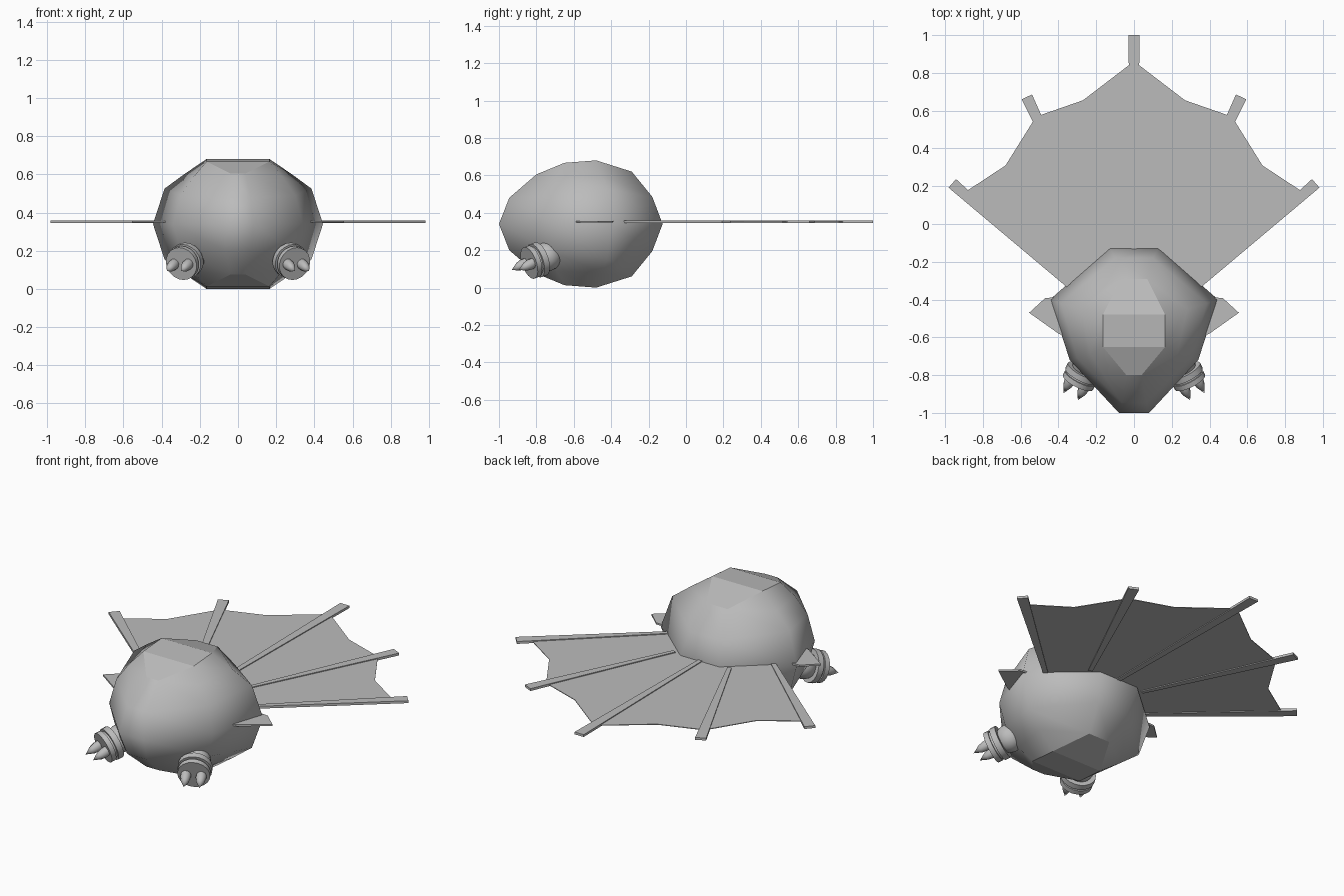
import bpy, bmesh
from mathutils import Vector, Matrix

cube = bpy.data.objects.get("Cube")
if cube:
    bpy.data.objects.remove(cube, do_unlink=True)

grey = bpy.data.materials.new("plain_grey")
grey.use_nodes = True
colour = (0.5, 0.5, 0.5, 1)
grey.diffuse_color = colour
grey.node_tree.nodes["Principled BSDF"].inputs["Base Color"].default_value = colour


def finish(bm, name):
    """Turn a bmesh into a named object with the shared material."""
    bmesh.ops.recalc_face_normals(bm, faces=bm.faces)
    mesh = bpy.data.meshes.new(name)
    bm.to_mesh(mesh)
    bm.free()
    mesh.materials.append(grey)
    obj = bpy.data.objects.new(name, mesh)
    bpy.context.collection.objects.link(obj)
    return obj


def plate(name, outline, z, thick):
    """Flat sheet with the given outline, centred on height z."""
    bm = bmesh.new()
    face = bm.faces.new([bm.verts.new((x, y, z - thick / 2)) for x, y in outline])
    top = bmesh.ops.extrude_face_region(bm, geom=[face])
    verts = [v for v in top["geom"] if isinstance(v, bmesh.types.BMVert)]
    bmesh.ops.translate(bm, verts=verts, vec=(0, 0, thick))
    return finish(bm, name)


def lathe(name, profile, sides, origin, axis):
    """Spin (radius, distance) points about an axis starting at origin."""
    bm = bmesh.new()
    verts = [bm.verts.new((r, 0, d)) for r, d in profile]
    edges = [bm.edges.new(pair) for pair in zip(verts, verts[1:])]
    bmesh.ops.spin(bm, geom=verts + edges, cent=(0, 0, 0), axis=(0, 0, 1),
                   angle=6.283185, steps=sides)
    bmesh.ops.remove_doubles(bm, verts=bm.verts, dist=0.0005)
    turn = axis.to_track_quat("Z", "Y").to_matrix().to_4x4()
    bm.transform(Matrix.Translation(origin) @ turn)
    obj = finish(bm, name)
    bpy.ops.object.select_all(action="DESELECT")
    obj.select_set(True)
    bpy.context.view_layer.objects.active = obj
    bpy.ops.object.shade_smooth_by_angle(angle=0.7)
    return obj


# Body: four meridians per side, from the equator up, mirrored in x and z
MID = 0.34
back = [(.13, -.125, 0), (.1, -.18, .145), (.07, -.29, .28), (.165, -.48, .34)]
rear = [(.445, -.4, 0), (.385, -.42, .185), (.28, -.45, .262), (.165, -.48, .34)]
fore = [(.34, -.72, 0), (.3, -.71, .15), (.23, -.69, .25), (.165, -.65, .327)]
nose = [(.08, -1, 0), (.065, -.945, .14), (.04, -.8, .265), (.165, -.65, .327)]
half = [back, rear, fore, nose]
columns = [(m, 1) for m in half] + [(m, -1) for m in reversed(half)]
bm = bmesh.new()
rings = []
for level in range(-3, 4):
    up = 1 if level >= 0 else -1
    rings.append([bm.verts.new((s * m[abs(level)][0], m[abs(level)][1],
                                MID + up * m[abs(level)][2])) for m, s in columns])
last = len(rings) - 2
for i, (low, high) in enumerate(zip(rings, rings[1:])):
    for j in range(len(columns)):
        k = (j + 1) % len(columns)
        face = bm.faces.new((low[j], low[k], high[k], high[j]))
        # crown and belly facets stay flat
        centre_strip = columns[j][0] is columns[k][0]
        face.smooth = not (centre_strip and i in (0, last))
for ring in (rings[0], rings[-1]):
    bm.faces.new([ring[n] for n in (1, 2, 5, 6)])
bmesh.ops.remove_doubles(bm, verts=bm.verts, dist=0.0005)
bmesh.ops.dissolve_degenerate(bm, edges=bm.edges, dist=0.0005)
for edge in bm.edges:
    if not all(f.smooth for f in edge.link_faces):
        edge.smooth = False
finish(bm, "body")

# Tail fan membrane
WEB = 0.352
edge_pts = [(.1, -.3), (.35, -.32), (.88, .12), (.885, .175), (.68, .31), (.53, .55),
            (.5, .575), (.27, .655), (.015, .85)]
plate("tail_membrane", edge_pts + [(-x, y) for x, y in reversed(edge_pts)], WEB, 0.004)


# Ribs that widen towards the tip
def rib(name, start, tip):
    a, b = Vector(start), Vector(tip)
    across = (b - a).normalized().orthogonal()
    plate(name, [a - across * .012, b - across * .03, b + across * .03,
                 a + across * .012], WEB, 0.014)


rib("centre_rib", (0, -.2), (0, 1))
for side, s in (("left", 1), ("right", -1)):
    rib(side + "_middle_rib", (s * .18, -.15), (s * .567, .673))
    rib(side + "_outer_rib", (s * .3, -.365), (s * .962, .215))

    # Side fin
    plate(side + "_fin", [(s * .3, -.62), (s * .4, -.58), (s * .555, -.47),
                          (s * .47, -.392), (s * .3, -.38)], WEB, 0.01)

    # Foot: ball joint, grooved disc and two claws
    axis = Vector((s * .43, -.85, -.3)).normalized()
    centre = Vector((s * .285, -.815, .14))
    bpy.ops.mesh.primitive_uv_sphere_add(segments=16, ring_count=10, radius=.078,
                                         location=centre - axis * .085)
    ball = bpy.context.object
    ball.name = side + "_foot_joint"
    ball.data.materials.append(grey)
    bpy.ops.object.shade_smooth()
    lathe(side + "_foot_disc", [(0, -.045), (.094, -.045), (.094, -.012), (.08, -.012),
                                (.08, 0), (.089, 0), (.089, .028), (0, .028)],
          20, centre, axis)
    across = axis.cross(Vector((0, 0, 1))).normalized()
    for label, t in (("inner", -s), ("outer", s)):
        root = centre + axis * .02 - across * (t * .042)
        lean = (axis + Vector((0, 0, -.12))).normalized()
        lathe(side + "_" + label + "_claw",
              [(.027, 0), (.029, .025), (.023, .055), (0, .1)], 10, root, lean)
